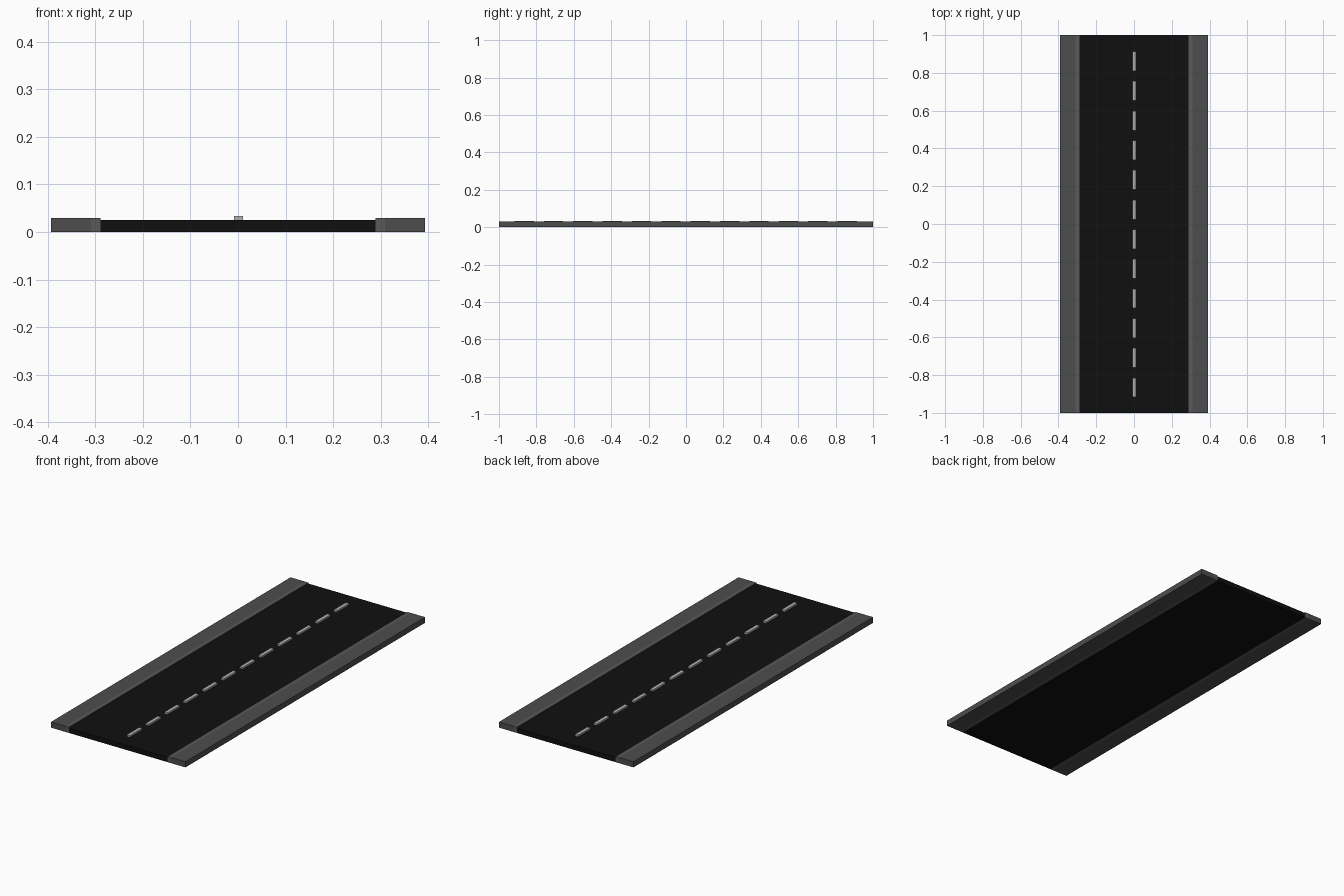
import bpy

if "Cube" in bpy.data.objects:
    bpy.data.objects.remove(bpy.data.objects["Cube"])


def material(name, value):
    m = bpy.data.materials.new(name)
    m.diffuse_color = (value, value, value, 1)
    m.use_nodes = True
    m.node_tree.nodes["Principled BSDF"].inputs["Base Color"].default_value = m.diffuse_color
    return m


def box(name, x0, x1, y0, y1, z0, z1, mat):
    bpy.ops.mesh.primitive_cube_add(
        size=1, location=((x0 + x1) / 2, (y0 + y1) / 2, (z0 + z1) / 2))
    ob = bpy.context.object
    ob.name = name
    ob.scale = (x1 - x0, y1 - y0, z1 - z0)
    bpy.ops.object.transform_apply(location=False, rotation=False, scale=True)
    ob.data.materials.append(mat)
    return ob


asphalt = material("asphalt", 0.005)
paving = material("paving", 0.075)
kerb_stone = material("kerb_stone", 0.1)
paint = material("paint", 0.45)

ROAD_HALF, KERB_OUT, WALK_OUT = 0.289, 0.309, 0.393
ROAD_TOP, WALK_TOP, DASH_TOP = 0.025, 0.03, 0.034

# Road surface
box("road", -ROAD_HALF, ROAD_HALF, -1, 1, 0, ROAD_TOP, asphalt)

# Kerbs and pavements on both sides
for side, s in (("left", -1), ("right", 1)):
    a, b = sorted((s * ROAD_HALF, s * KERB_OUT))
    box(f"kerb_{side}", a, b, -1, 1, 0, WALK_TOP, kerb_stone)
    a, b = sorted((s * KERB_OUT, s * WALK_OUT))
    box(f"pavement_{side}", a, b, -1, 1, 0, WALK_TOP, paving)

# Dashed centre line
COUNT, PITCH, LENGTH = 12, 0.157, 0.103
for i in range(COUNT):
    y = (i - (COUNT - 1) / 2) * PITCH - 0.002
    box(f"centre_dash_{i + 1}", -0.008, 0.01, y - LENGTH / 2, y + LENGTH / 2,
        ROAD_TOP, DASH_TOP, paint)
